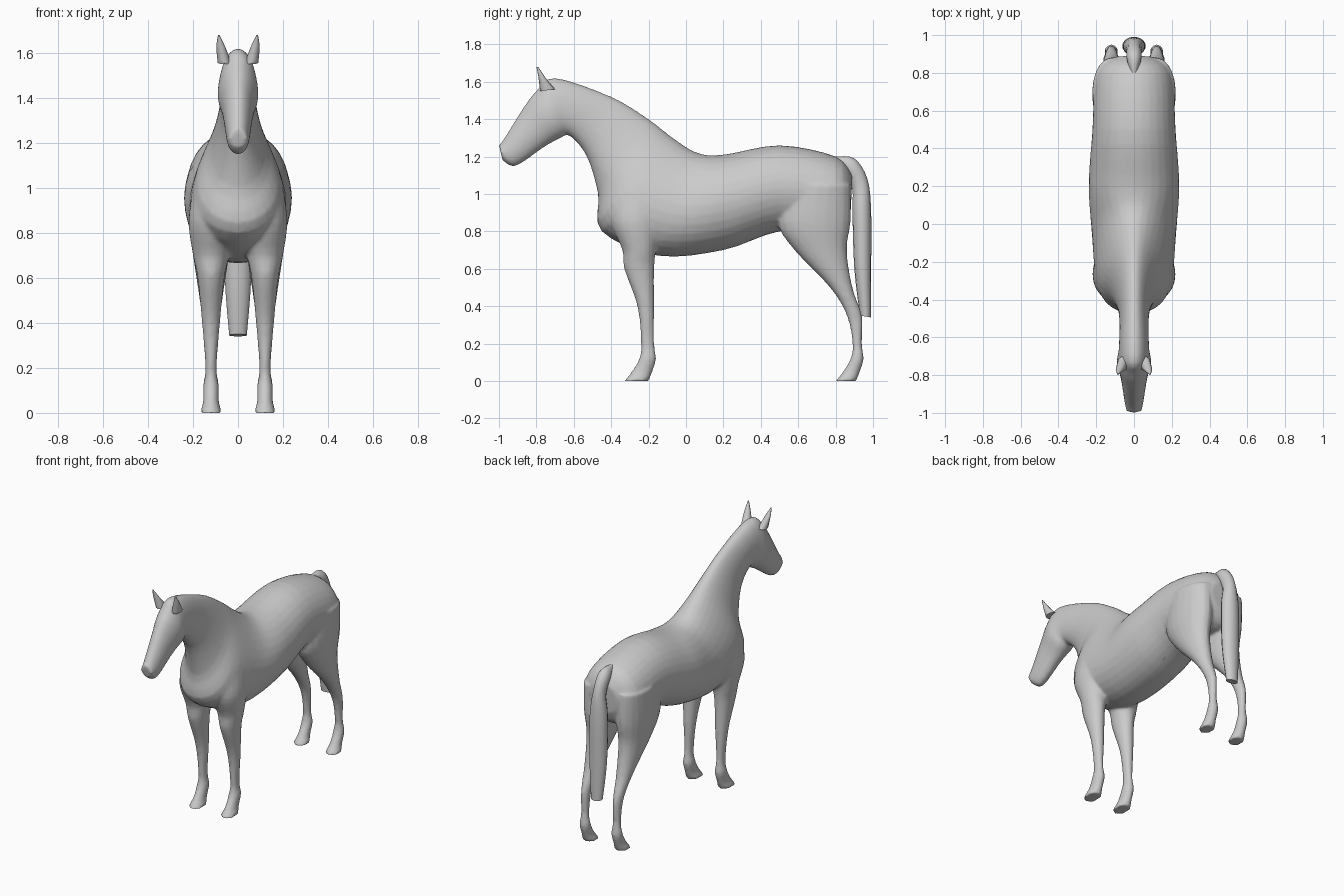
import bpy
import bmesh
from math import sin, cos, tau
from mathutils import Vector

default_cube = bpy.data.objects.get("Cube")
if default_cube:
    bpy.data.objects.remove(default_cube, do_unlink=True)

coat = bpy.data.materials.new("light grey coat")
coat.use_nodes = True
coat_colour = (.6, .6, .6, 1)
coat.diffuse_color = coat_colour
coat.node_tree.nodes["Principled BSDF"].inputs["Base Color"].default_value = coat_colour


def smooth_path(sections, steps=4):
    """Pass a flowing spline through every value of the given sections."""
    points = [Vector(section) for section in sections]
    padded = [points[0]] + points + [points[-1]]
    path = []
    for before, start, end, after in zip(padded, padded[1:], padded[2:], padded[3:]):
        leaving, arriving = (end - before) / 2, (after - start) / 2
        for step in range(steps):
            t = step / steps
            ease = t * t * (3 - 2 * t)
            path.append(start.lerp(end, ease)
                        + leaving * t * (1 - t) ** 2
                        - arriving * t * t * (1 - t))
    return path + [points[-1]]


def loft(bm, sections, sides=20, flare=0, centre=0, lean=0):
    """Skin oval rings, each given as front y, z, back y, z and half width."""
    rings = []
    lowest = sections[0][1]
    for front_y, front_z, back_y, back_z, width in smooth_path(sections):
        front, back = Vector((0, front_y, front_z)), Vector((0, back_y, back_z))
        middle, half = (front + back) / 2, (front - back) / 2
        spread = flare * abs(front_y - back_y)
        ring = []
        for i in range(sides):
            angle = tau * i / sides
            point = middle + half * cos(angle)
            point.x = centre + lean * (front_z - lowest)
            point.x += width * sin(angle) * (1 - spread * cos(angle))
            ring.append(bm.verts.new(point))
        rings.append(ring)
    for lower, upper in zip(rings, rings[1:]):
        for i in range(sides):
            j = (i + 1) % sides
            bm.faces.new((lower[i], lower[j], upper[j], upper[i]))
    bm.faces.new(rings[0])
    bm.faces.new(rings[-1])


def mirror_copy(bm):
    """Repeat everything in the working mesh on the other side."""
    parts = bm.verts[:] + bm.edges[:] + bm.faces[:]
    copies = bmesh.ops.duplicate(bm, geom=parts)["geom"]
    for part in copies:
        if isinstance(part, bmesh.types.BMVert):
            part.co.x = -part.co.x


def make_object(bm, name):
    bmesh.ops.recalc_face_normals(bm, faces=bm.faces)
    mesh = bpy.data.meshes.new(name)
    bm.to_mesh(mesh)
    bm.free()
    mesh.materials.append(coat)
    obj = bpy.data.objects.new(name, mesh)
    bpy.context.collection.objects.link(obj)
    return obj


def apply_and_shade(obj):
    bpy.ops.object.select_all(action='DESELECT')
    obj.select_set(True)
    bpy.context.view_layer.objects.active = obj
    bpy.ops.object.convert(target='MESH')
    bpy.ops.object.shade_smooth_by_angle(angle=1)


def leg(bm, levels):
    """A leg from height, front, back and half width, ending in a shared foot."""
    sections = [(front, z, back, z, width) for z, front, back, width in levels]
    cannon_front, cannon_back = sections[-1][0], sections[-1][2]
    # Fetlock, pastern and hoof step forward from the cannon
    for z, toe, heel, width in ((.12, -.01, .01, .035),
                                (.05, -.05, -.01, .035),
                                (0, -.09, -.03, .05)):
        sections.append((cannon_front + toe, z, cannon_back + heel, z, width))
    loft(bm, sections, centre=.12)


# Legs: shoulder to cannon, thigh to cannon
horse = bmesh.new()
leg(horse, [
    (1, -.38, -.12, .08),
    (.85, -.4, -.13, .1),
    (.7, -.34, -.16, .08),
    (.6, -.33, -.17, .06),
    (.4, -.26, -.17, .04),
    (.2, -.24, -.17, .025),
])
leg(horse, [
    (1.05, .53, .88, .1),
    (.85, .49, .88, .1),
    (.7, .58, .86, .08),
    (.5, .77, .89, .05),
    (.35, .86, .94, .03),
    (.2, .89, .94, .025),
])
mirror_copy(horse)

# Trunk: muzzle, cheek, poll, neck, withers, barrel and rump
loft(horse, [
    (-1, 1.26, -.98, 1.18, .04),
    (-.97, 1.3, -.91, 1.15, .05),
    (-.87, 1.46, -.76, 1.25, .07),
    (-.8, 1.55, -.67, 1.3, .09),
    (-.7, 1.62, -.62, 1.31, .08),
    (-.4, 1.52, -.53, 1.2, .08),
    (-.2, 1.4, -.47, 1, .12),
    (-.07, 1.3, -.45, .8, .19),
    (.06, 1.22, -.15, .67, .22),
    (.2, 1.21, .2, .7, .24),
    (.5, 1.26, .5, .8, .22),
    (.8, 1.2, .8, .8, .2),
    (.89, 1.1, .88, .9, .1),
], sides=32, flare=.7)

# Fuse the trunk and legs into one skin, then thin it
body = make_object(horse, "horse_body")
fuse = body.modifiers.new("fuse", 'REMESH')
fuse.mode = 'VOXEL'
fuse.voxel_size = .01
soften = body.modifiers.new("soften", 'SMOOTH')
soften.iterations = 5
thin = body.modifiers.new("thin", 'DECIMATE')
thin.ratio = .3
apply_and_shade(body)

# Tail: arched dock hanging to a blunt end
hanging_tail = bmesh.new()
loft(hanging_tail, [
    (.8, 1.2, .8, 1.12, .02),
    (.9, 1.19, .86, 1.1, .04),
    (.97, 1.08, .89, 1.02, .04),
    (.99, .9, .89, .9, .06),
    (.99, .6, .9, .6, .06),
    (.99, .34, .93, .35, .04),
], sides=14)
apply_and_shade(make_object(hanging_tail, "tail"))

# Ears: pointed and leaning outward
ear_pair = bmesh.new()
loft(ear_pair, [
    (-.78, 1.55, -.7, 1.56, .03),
    (-.79, 1.63, -.75, 1.62, .02),
    (-.8, 1.68, -.79, 1.68, .003),
], sides=8, centre=.06, lean=.2)
mirror_copy(ear_pair)
apply_and_shade(make_object(ear_pair, "ears"))
